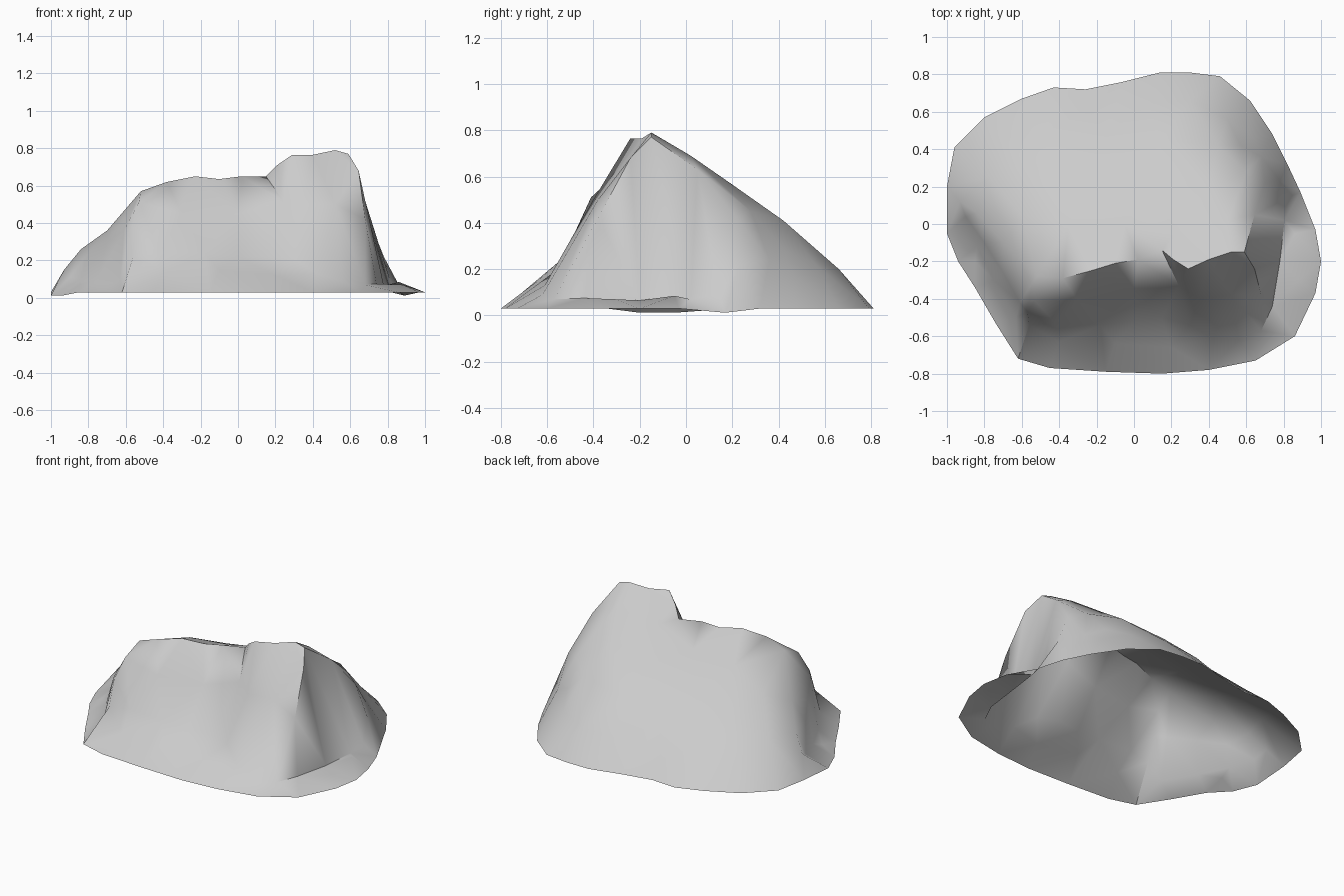
import bpy
from mathutils import Vector
from mathutils.geometry import delaunay_2d_cdt

# Ground outline of the boulder, counter-clockwise
rim = [(1, -.2), (.97, -.03), (.89, .17), (.82, .32), (.74, .48), (.62, .66), (.46, .79),
       (.3, .81), (.14, .81), (-.06, .76), (-.26, .72), (-.43, .73), (-.6, .67), (-.8, .57),
       (-.96, .41), (-1, .2), (-1, -.05), (-.94, -.2), (-.85, -.34), (-.74, -.53),
       (-.62, -.72), (-.45, -.77), (-.15, -.79), (.15, -.8), (.4, -.78), (.65, -.73),
       (.86, -.6), (.97, -.37)]
rim = [(x, y, .012 if (x < -.9 and y < .1) or (x > .85 and y > 0) else .03) for x, y in rim]

# Crest, left shoulder to right end
crest = [(-.93, .12, .15), (-.84, .06, .26), (-.7, -.1, .36), (-.52, -.28, .57),
         (-.38, -.29, .62), (-.23, -.25, .65), (-.1, -.21, .635), (.02, -.19, .65),
         (.15, -.14, .65), (.21, -.19, .71), (.29, -.24, .765), (.4, -.19, .765),
         (.52, -.15, .79), (.59, -.15, .77), (.645, .05, .63), (.7, .22, .42), (.78, .23, .22)]
# Front left edge of the body
left_edge = [(-.52, -.28, .57), (-.53, -.41, .51), (-.57, -.47, .38), (-.56, -.54, .22)]
# Foot crease on the left
left_foot = [(-.9, .04, .11), (-.84, -.12, .1), (-.75, -.3, .1), (-.63, -.5, .1)]
# Left side upper edge, just above the crease
left_side = [(-.8, -.1, .24), (-.7, -.26, .3), (-.61, -.42, .36)]
# Ledge across the front, dipping round the buttress
ledge = [(-.56, -.54, .22), (-.42, -.53, .24), (-.18, -.54, .24), (0, -.52, .22),
         (.15, -.5, .22), (.3, -.54, .21), (.42, -.61, .13), (.56, -.62, .09), (.68, -.57, .07),
         (.74, -.44, .075), (.78, -.2, .065), (.805, .02, .07), (.815, .14, .09)]
# Buttress edges
gully = [(.15, -.14, .65), (.24, -.33, .52), (.3, -.54, .21)]
buttress = [(.59, -.15, .77), (.645, -.24, .68), (.68, -.38, .42), (.68, -.57, .07)]
buttress_face = [(.29, -.24, .765), (.35, -.4, .5), (.42, -.61, .13)]
# Scattered heights: front face, skirt, back slope
spots = [(-.3, -.41, .45), (0, -.36, .45), (.52, -.38, .5), (-.4, -.63, .13), (-.1, -.64, .15),
         (.2, -.66, .12), (.88, -.3, .07), (.86, -.05, .085), (-.85, -.2, .07),
         (-.6, .05, .42), (-.35, 0, .53), (-.05, 0, .56), (.22, -.04, .64), (.5, .02, .69),
         (.1, .2, .5), (-.25, .25, .42), (-.55, .3, .32), (-.78, .25, .25), (.4, .2, .565),
         (.6, .28, .45), (.45, .42, .41), (.15, .45, .37), (-.15, .48, .28), (-.45, .5, .22),
         (-.7, .45, .17), (.3, .66, .2), (.05, .64, .19), (.5, .56, .22), (.57, .42, .29),
         (.68, .36, .24), (.64, .46, .18), (-.25, .62, .12)]

pts, index, edges = [], {}, []


def add(p):
    if p not in index:
        index[p] = len(pts)
        pts.append(p)
    return index[p]


def line(ps, closed=False):
    ids = [add(p) for p in ps]
    edges.extend(zip(ids, ids[1:] + ids[:1] if closed else ids[1:]))


line(rim, True)
for feature in (crest, left_edge, left_foot, ledge, gully, buttress, buttress_face):
    line(feature)
for p in left_side + spots:
    add(p)

# Skin the break lines into one open shell
vs, _, fs, ov, _, _ = delaunay_2d_cdt([Vector(p[:2]) for p in pts], edges, [], 1, 1e-5)
verts = []
for v, o in zip(vs, ov):
    if o:
        z = pts[o[0]][2]
    else:
        near = sorted(pts, key=lambda p: (Vector(p[:2]) - v).length)[:2]
        z = (near[0][2] + near[1][2]) / 2
    verts.append((v.x, v.y, z))
mesh = bpy.data.meshes.new("boulder")
mesh.from_pydata(verts, [], [list(f) for f in fs])
mesh.update()
rock = bpy.data.objects.new("boulder", mesh)
bpy.context.collection.objects.link(rock)

# Soft shading with crisp breaks
bpy.context.view_layer.objects.active = rock
rock.select_set(True)
bpy.ops.object.shade_smooth_by_angle(angle=1.0)
